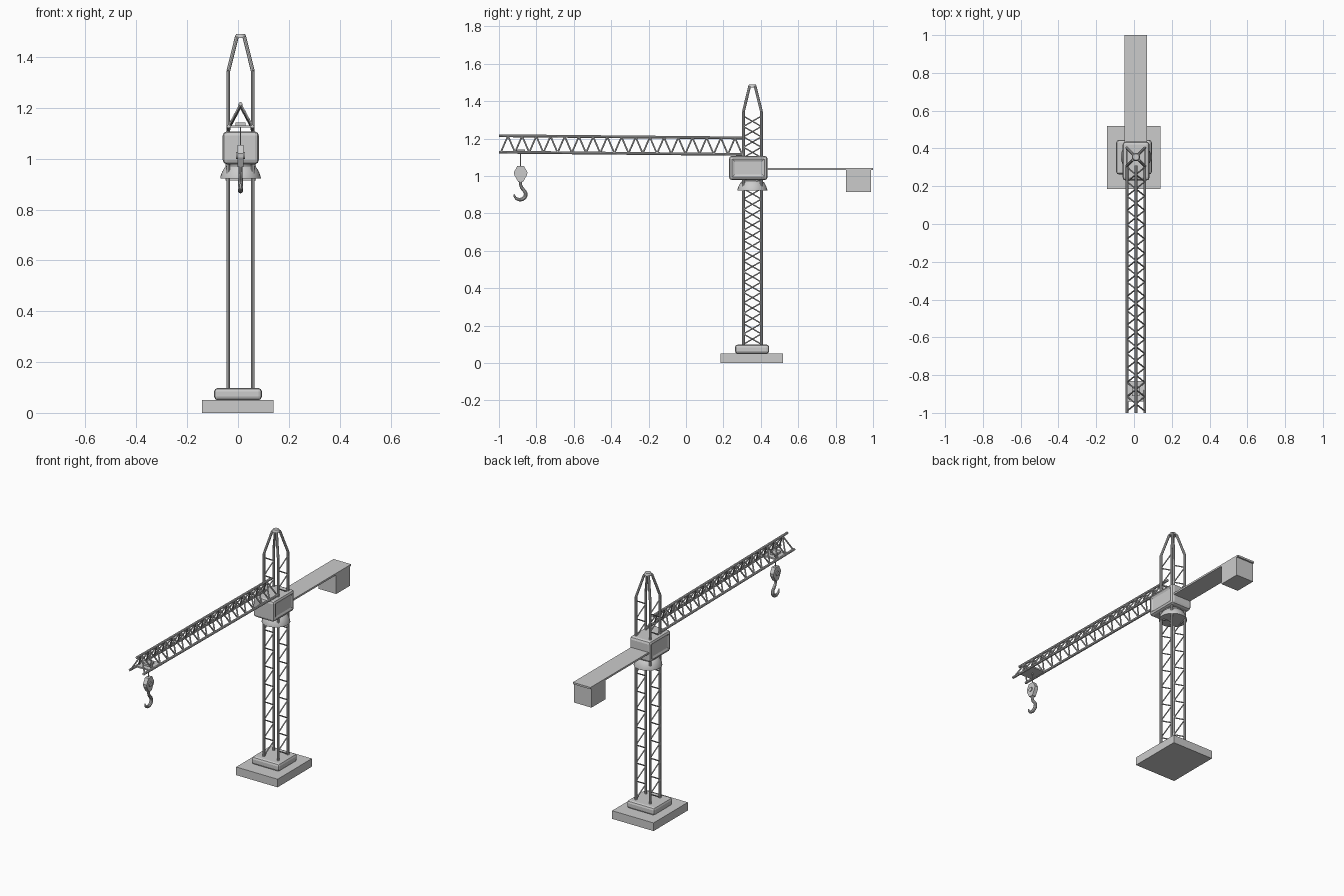
import bpy, bmesh, math
from mathutils import Vector, Matrix

if "Cube" in bpy.data.objects:
    bpy.data.objects.remove(bpy.data.objects["Cube"])

CX, CY = 0.01, 0.355      # mast axis
H = 0.048                 # half spacing of mast posts


def finish(bm, name, smooth=False):
    bmesh.ops.recalc_face_normals(bm, faces=bm.faces[:])
    me = bpy.data.meshes.new(name)
    bm.to_mesh(me)
    bm.free()
    ob = bpy.data.objects.new(name, me)
    bpy.context.collection.objects.link(ob)
    if smooth:
        bpy.ops.object.select_all(action='DESELECT')
        ob.select_set(True)
        bpy.context.view_layer.objects.active = ob
        bpy.ops.object.shade_smooth_by_angle(angle=math.radians(35))
    return ob


def rod(bm, a, b, r, sides=8):
    a, b = Vector(a), Vector(b)
    d = b - a
    m = Matrix.Translation((a + b) / 2) @ d.to_track_quat('Z', 'Y').to_matrix().to_4x4()
    bmesh.ops.create_cone(bm, cap_ends=True, segments=sides, radius1=r, radius2=r,
                          depth=d.length, matrix=m)


def path_rods(bm, pts, r, sides=8):
    for a, b in zip(pts, pts[1:]):
        rod(bm, a, b, r, sides)


def box(name, lo, hi, bevel=0, panels=False):
    lo, hi = Vector(lo), Vector(hi)
    bm = bmesh.new()
    bmesh.ops.create_cube(bm, size=1, matrix=Matrix.Translation((lo + hi) / 2)
                          @ Matrix.Diagonal((*(hi - lo), 1)))
    if bevel:
        bmesh.ops.bevel(bm, geom=bm.edges[:], offset=bevel, segments=2,
                        profile=0.5, affect='EDGES')
    if panels:
        bm.normal_update()
        sides = [f for f in bm.faces if abs(f.normal.x) > 0.99]
        bmesh.ops.inset_individual(bm, faces=sides, thickness=0.018, depth=-0.006)
    return finish(bm, name)


def lathe(name, profile, sides=32):
    bm = bmesh.new()
    vs = [bm.verts.new((CX + r, CY, z)) for r, z in profile]
    es = [bm.edges.new(p) for p in zip(vs, vs[1:])]
    bmesh.ops.spin(bm, geom=vs + es, cent=(CX, CY, 0), axis=(0, 0, 1),
                   angle=math.tau, steps=sides)
    bmesh.ops.remove_doubles(bm, verts=bm.verts[:], dist=1e-5)
    return finish(bm, name, True)


# Footing
box("base_slab", (-0.142, 0.185, 0), (0.14, 0.518, 0.05))
box("base_plinth", (-0.094, 0.262, 0.05), (0.094, 0.445, 0.098), 0.014)

# Mast posts, bending in to the peak
bm = bmesh.new()
for sx in (-1, 1):
    for sy in (-1, 1):
        path_rods(bm, [(CX + sx * H, CY + sy * H, 0.09),
                       (CX + sx * H, CY + sy * H, 1.345),
                       (CX + sx * 0.015, CY + sy * 0.015, 1.478)], 0.0075)
finish(bm, "mast_posts", True)

# Mast lacing on the two side faces, mirrored phase
bm = bmesh.new()
N = 22
for s in (-1, 1):
    path_rods(bm, [(CX + s * H, CY + s * H * (-1) ** i, 0.1 + 1.22 * i / N)
                   for i in range(N + 1)], 0.0035, 6)
finish(bm, "mast_lacing")

# Peak cap
lathe("peak_cap", [(0, 1.474), (0.022, 1.474), (0.022, 1.482), (0.017, 1.49), (0, 1.49)], 16)

# Slewing collar and machine house
lathe("slewing_collar", [(0, 0.921), (0.08, 0.921), (0.079, 0.93), (0.073, 0.947),
                         (0.063, 0.965), (0.054, 0.972), (0.054, 0.985), (0, 0.985)])
box("machine_house", (-0.06, 0.23, 0.978), (0.082, 0.436, 1.107), 0.016, True)

# Counter jib and its weight
box("counter_jib", (-0.05, 0.42, 1.032), (0.07, 1.0, 1.043))
box("counterweight", (-0.05, 0.855, 0.915), (0.07, 0.99, 1.034))

# Jib: triangular truss, rising slightly to the tip
Y0, Y1 = -1.0, 0.31


def jib_point(side, y):
    z = 1.127 - 0.012 * (y - Y0) / (Y1 - Y0)
    return (CX + side * 0.047, y, z if side else z + 0.088)


bm = bmesh.new()
for s in (-1, 0, 1):
    rod(bm, jib_point(s, Y0), jib_point(s, Y1), 0.0075)
finish(bm, "jib_chords", True)
bm = bmesh.new()
N = 34
for s in (-1, 1):
    path_rods(bm, [jib_point(s * ((i + 1) % 2), Y0 + 0.01 + (Y1 - Y0 - 0.02) * i / N)
                   for i in range(N + 1)], 0.0045, 6)
finish(bm, "jib_lacing")

# Trolley
box("trolley_plate", (-0.037, -0.94, 1.122), (0.057, -0.83, 1.131))
box("trolley_boss", (-0.01, -0.91, 1.13), (0.03, -0.86, 1.142))

# Hoist cable, hook block and hook
HX, HY = 0.01, -0.884
bm = bmesh.new()
rod(bm, (HX, HY, 1.04), (HX, HY, 1.13), 0.003, 6)
finish(bm, "hoist_cable")

bm = bmesh.new()
outline = [(-0.018, 1.053), (0.018, 1.053), (0.036, 1.02), (0.034, 1.005),
           (0.013, 0.968), (-0.013, 0.968), (-0.034, 1.005), (-0.036, 1.02)]
f = bm.faces.new([bm.verts.new((HX - 0.012, HY + y, z)) for y, z in outline])
ext = bmesh.ops.extrude_face_region(bm, geom=[f])
bmesh.ops.translate(bm, vec=(0.024, 0, 0),
                    verts=[v for v in ext['geom'] if isinstance(v, bmesh.types.BMVert)])
finish(bm, "hook_block")
bm = bmesh.new()
rod(bm, (HX - 0.017, HY, 1.012), (HX + 0.017, HY, 1.012), 0.014, 16)
finish(bm, "block_sheave_pin", True)

# Hook swept as tapering rings along a shank and an arc
path = [(0, 0.975, 0.008), (0, 0.95, 0.008), (0.006, 0.937, 0.009)]
for i in range(13):
    a = math.radians(50 - 230 * i / 12)
    path.append((-0.004 + 0.031 * math.cos(a), 0.902 + 0.029 * math.sin(a),
                 0.009 + 0.002 * math.sin(math.pi * i / 12) - 0.006 * (i / 12) ** 3))
bm = bmesh.new()
rings = []
for i, (y, z, r) in enumerate(path):
    p, q = path[max(i - 1, 0)], path[min(i + 1, len(path) - 1)]
    t = Vector((0, q[0] - p[0], q[1] - p[1])).normalized()
    n = Vector((0, -t.z, t.y))
    c = Vector((HX, HY + y, z))
    rings.append([bm.verts.new(c + r * (math.cos(k * math.tau / 10) * n
                 + math.sin(k * math.tau / 10) * Vector((1, 0, 0)))) for k in range(10)])
for a, b in zip(rings, rings[1:]):
    for k in range(10):
        bm.faces.new((a[k], a[(k + 1) % 10], b[(k + 1) % 10], b[k]))
bm.faces.new(rings[0])
bm.faces.new(rings[-1])
finish(bm, "hook", True)
